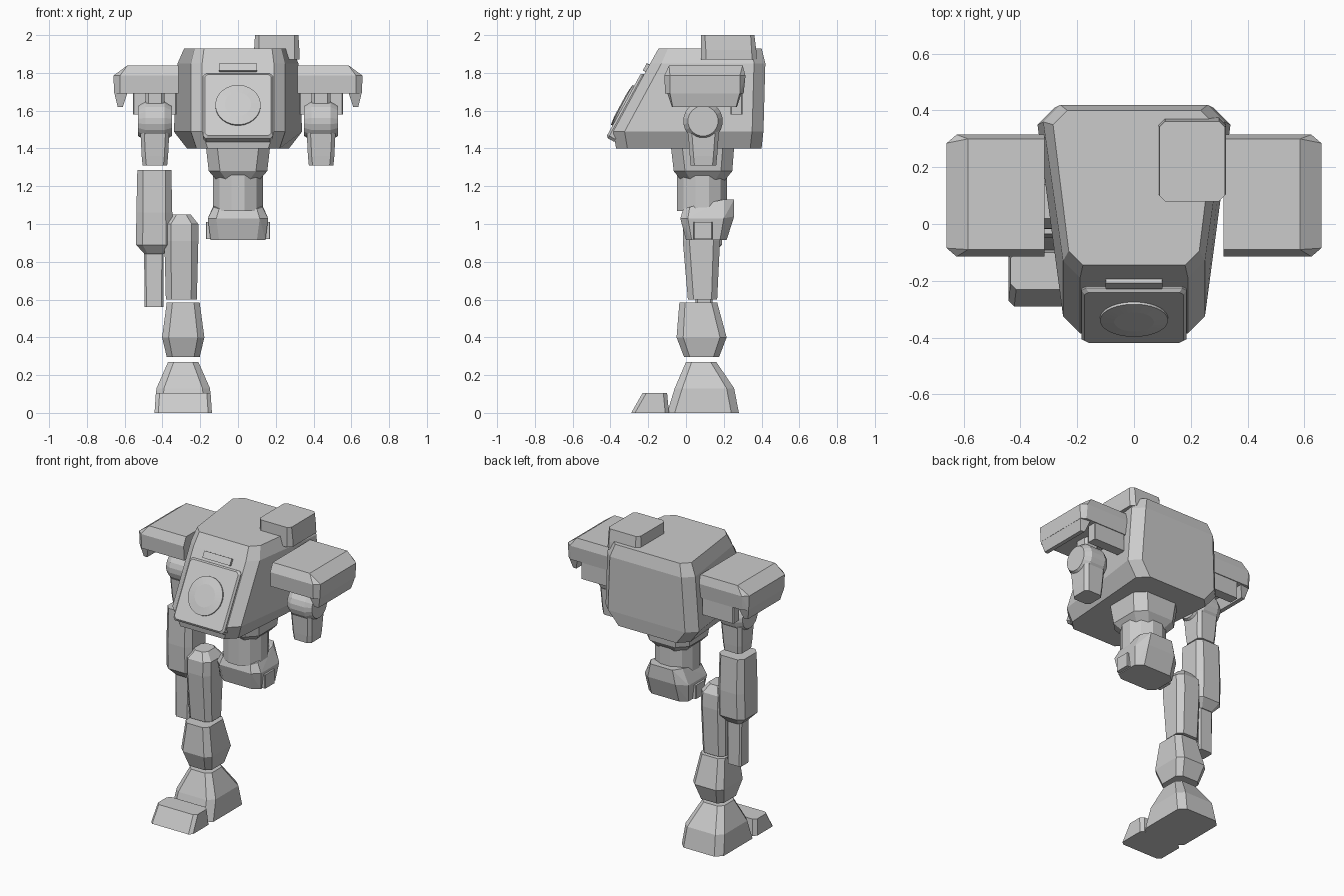
import bpy, bmesh, math
from mathutils import Matrix, Vector

grey = bpy.data.materials.new("light_grey")
grey.diffuse_color = (0.6, 0.6, 0.6, 1)


def finish(name, bm, matrix=None):
    if matrix:
        bm.transform(matrix)
    bmesh.ops.recalc_face_normals(bm, faces=bm.faces)
    me = bpy.data.meshes.new(name)
    bm.to_mesh(me)
    bm.free()
    me.materials.append(grey)
    ob = bpy.data.objects.new(name, me)
    bpy.context.collection.objects.link(ob)
    return ob


def skin(name, rings, matrix=None):
    """Join equal-sized rings of points and cap both ends."""
    bm = bmesh.new()
    loops = [[bm.verts.new(p) for p in r] for r in rings]
    n = len(loops[0])
    for a, b in zip(loops, loops[1:]):
        for i in range(n):
            j = (i + 1) % n
            bm.faces.new((a[i], a[j], b[j], b[i]))
    bm.faces.new(loops[0])
    bm.faces.new(loops[-1])
    return finish(name, bm, matrix)


def section(z, cx, wf, wb, y0, y1, c):
    """Rectangle with cut corners; half widths wf in front, wb behind."""
    return [(cx - wf + c, y0, z), (cx + wf - c, y0, z), (cx + wf, y0 + c, z), (cx + wb, y1 - c, z),
            (cx + wb - c, y1, z), (cx - wb + c, y1, z), (cx - wb, y1 - c, z), (cx - wf, y0 + c, z)]


def block(name, cx, rows, matrix=None):
    """rows: height, half width, front y, back y, corner cut."""
    return skin(name, [section(z, cx, w, w, a, b, c) for z, w, a, b, c in rows], matrix)


def turned(name, rows, sides, matrix):
    """rows: height, radius."""
    return skin(name, [[(r * math.cos(math.tau * (i + .5) / sides), r * math.sin(math.tau * (i + .5) / sides), h)
                        for i in range(sides)] for h, r in rows], matrix)


def hull(name, points):
    bm = bmesh.new()
    for p in points:
        bm.verts.new(p)
    bmesh.ops.convex_hull(bm, input=bm.verts)
    bmesh.ops.dissolve_limit(bm, angle_limit=0.02, verts=bm.verts, edges=bm.edges)
    return finish(name, bm)


# torso, wider behind with a sloping front
skin("torso", [section(1.40, 0, .22, .27, -.37, .40, .06),
               section(1.49, 0, .25, .34, -.385, .41, .06),
               section(1.85, 0, .25, .32, -.19, .42, .06),
               section(1.93, 0, .23, .285, -.145, .40, .05)])

# chest plate, disc and slot cover lying on the sloping front
def on_front(y, z):
    return Matrix(((1, 0, 0, 0), (0, .479, -.878, y), (0, .878, .479, z), (0, 0, 0, 1)))

block("chest_plate", 0, [(-.05, .185, -.195, .195, .015), (-.012, .185, -.195, .195, .015),
                         (0, .175, -.185, .185, .015)], on_front(-.33, 1.63))
turned("chest_disc", [(-.01, .12), (.008, .12), (.014, .07)], 32, on_front(-.333, 1.627))
block("slot_cover", 0, [(-.03, .10, -.022, .022, .002), (.015, .10, -.022, .022, .002)], on_front(-.205, 1.825))

# roof pack
block("roof_pack", .205, [(1.87, .12, .08, .375, .025), (1.92, .12, .08, .372, .025), (2.0, .115, .08, .362, .02)])

# shoulders and upper arms on both sides
for s, side in ((-1, "left"), (1, "right")):
    pad = [(s * x, y, z) for x, z, y0, y1 in ((.315, 1.84, -.09, .30), (.585, 1.84, -.09, .30),
                                             (.315, 1.785, -.115, .315), (.625, 1.785, -.115, .315),
                                             (.315, 1.69, -.11, .305), (.625, 1.69, -.11, .305),
                                             (.66, 1.785, -.085, .285), (.655, 1.69, -.085, .285))
           for y in (y0, y1)]
    hull(side + "_shoulder_pad", pad)
    hull(side + "_pad_lip", [(s * x, y, z) for x, z, y0, y1 in ((.585, 1.695, -.10, .295), (.655, 1.695, -.085, .285),
                                                               (.61, 1.62, -.075, .27), (.637, 1.62, -.07, .265))
                             for y in (y0, y1)])
    block(side + "_pad_bracket", s * .44, [(1.58, .115, .235, .30, .005), (1.70, .115, .235, .30, .005)])
    axis = Matrix.Translation((s * .44, .09, 1.545)) @ Matrix.Rotation(math.pi / 2, 4, 'Y')
    turned(side + "_shoulder_joint", [(-.09, .08), (-.05, .105), (.05, .105), (.09, .08)], 20, axis)
    block(side + "_joint_top", s * .44, [(1.58, .05, .04, .14, .015), (1.70, .05, .04, .14, .015)])
    block(side + "_upper_arm", s * .44, [(1.31, .065, .025, .16, .02), (1.36, .07, .02, .165, .02),
                                         (1.50, .077, .01, .175, .02)])

# waist and pelvis
block("waist", 0, [(1.225, .105, -.02, .20, .05), (1.28, .155, -.065, .245, .06), (1.41, .17, -.08, .255, .06)])
turned("waist_joint", [(1.07, .138), (1.26, .138)], 12, Matrix.Translation((0, .085, 0)))
hull("pelvis", [(s * x, y, z) for s in (-1, 1) for x, y, z in (
    (.145, .03, .915), (.10, 0, .915), (.10, .215, .915), (.145, .18, .915),
    (.16, .01, 1.03), (.115, -.03, 1.03), (.10, .255, 1.04), (.16, .20, 1.03),
    (.13, .02, 1.09), (.10, -.015, 1.08), (.08, .255, 1.13), (.115, .20, 1.13))])
for s, side in ((-1, "left"), (1, "right")):
    block(side + "_hip_bolt", s * .145, [(.92, .025, .04, .14, .004), (1.01, .025, .04, .14, .004)])

# forearm hanging on one side
block("forearm", -.443, [(.84, .05, .04, .145, .015), (.89, .097, -.005, .19, .035),
                         (1.06, .095, -.01, .195, .035), (1.285, .09, -.002, .185, .03)])
block("wrist", -.445, [(.56, .05, .05, .14, .01), (.86, .052, .05, .14, .01)])

# single leg
block("thigh", -.30, [(.60, .082, .01, .165, .03), (.91, .09, -.017, .18, .035),
                      (1.0, .09, -.015, .175, .035), (1.05, .05, .02, .14, .025)])
block("shin", -.29, [(.295, .087, -.01, .175, .03), (.40, .112, -.05, .215, .035), (.585, .087, -.035, .165, .03)])
block("foot", -.29, [(0, .152, -.10, .28, .04), (.13, .142, -.06, .255, .04), (.27, .08, 0, .16, .03)])
block("toe", -.29, [(0, .152, -.29, -.09, .02), (.105, .145, -.23, -.10, .02)])
